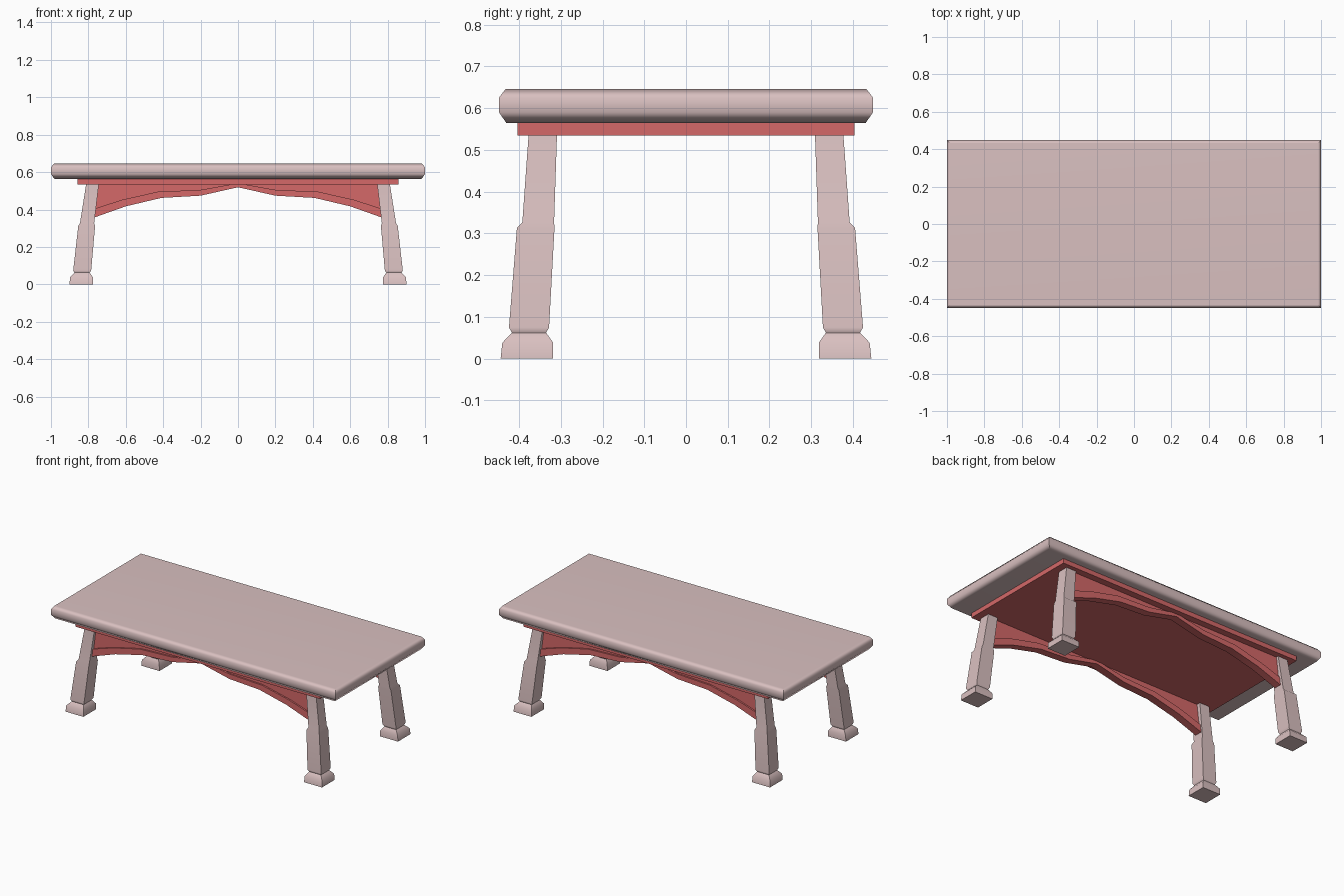
import bpy, bmesh, math

cube = bpy.data.objects.get("Cube")
if cube:
    bpy.data.objects.remove(cube, do_unlink=True)


def make_material(name, rgb):
    m = bpy.data.materials.new(name)
    m.use_nodes = True
    m.diffuse_color = (*rgb, 1)
    m.node_tree.nodes["Principled BSDF"].inputs["Base Color"].default_value = (*rgb, 1)
    return m


PINK = make_material("pale pink wood", (0.70, 0.53, 0.53))
RED = make_material("red wood", (0.66, 0.14, 0.14))


def finish(name, bm, mat, angle):
    bmesh.ops.recalc_face_normals(bm, faces=bm.faces)
    mesh = bpy.data.meshes.new(name)
    bm.to_mesh(mesh)
    bm.free()
    mesh.materials.append(mat)
    ob = bpy.data.objects.new(name, mesh)
    bpy.context.collection.objects.link(ob)
    bpy.ops.object.select_all(action='DESELECT')
    ob.select_set(True)
    bpy.context.view_layer.objects.active = ob
    bpy.ops.object.shade_smooth_by_angle(angle=math.radians(angle))
    # Large flat faces keep their normals, chamfers blend into them
    mod = ob.modifiers.new("weighted normals", 'WEIGHTED_NORMAL')
    mod.keep_sharp = True
    return ob


def stack(name, rings, mat, angle=60):
    """Loft of rectangles: (centre x, centre y, z, half x, half y)."""
    bm = bmesh.new()
    loops = [[bm.verts.new((cx + sx * hx, cy + sy * hy, z))
              for sx, sy in ((-1, -1), (1, -1), (1, 1), (-1, 1))]
             for cx, cy, z, hx, hy in rings]
    for a, b in zip(loops, loops[1:]):
        for i in range(4):
            j = (i + 1) % 4
            bm.faces.new((a[i], a[j], b[j], b[i]))
    bm.faces.new(loops[0][::-1])
    bm.faces.new(loops[-1])
    return finish(name, bm, mat, angle)


def strip(name, upper, lower, y, half, mat):
    """Solid board between two outlines in the xz plane."""
    bm = bmesh.new()
    cols = [[bm.verts.new(p) for p in ((x1, y - half, z1), (x1, y + half, z1),
                                       (x2, y + half, z2), (x2, y - half, z2))]
            for (x1, z1), (x2, z2) in zip(upper, lower)]
    for a, b in zip(cols, cols[1:]):
        for i in range(4):
            j = (i + 1) % 4
            bm.faces.new((a[i], a[j], b[j], b[i]))
    bm.faces.new(cols[0])
    bm.faces.new(cols[-1][::-1])
    return finish(name, bm, mat, 30)


def mirrored(half):
    """Complete a left-to-centre outline with its reflection."""
    return half + [(-x, z) for x, z in half[-2::-1]]


# Chamfered top and the board under it
stack("table_top", [(0, 0, z, 1 - c, 0.448 - c) for z, c in
                    ((0.564, 0.018), (0.59, 0), (0.625, 0), (0.646, 0.016))], PINK)
stack("under_board", [(0, 0, z, 0.858, 0.404) for z in (0.535, 0.566)], RED)

# Legs: splayed, each a foot, a thick lower shaft and a slim upper shaft
LEG = [(0.838, 0.381, 0, 0.063), (0.837, 0.379, 0.038, 0.061),
       (0.834, 0.376, 0.062, 0.041), (0.833, 0.376, 0.075, 0.048),
       (0.809, 0.360, 0.313, 0.045), (0.807, 0.354, 0.327, 0.038),
       (0.778, 0.343, 0.536, 0.034)]
for sx, side in ((1, "left"), (-1, "right")):
    for sy, end in ((-1, "front"), (1, "back")):
        stack(f"{end}_{side}_leg", [(sx * x, sy * y, z, h, h) for x, y, z, h in LEG], PINK)

# Scalloped aprons with a thicker rim along the lower edge
rim_low = mirrored([(-0.775, 0.355), (-0.6, 0.417), (-0.41, 0.462), (-0.2, 0.474), (0, 0.519)])
rim_high = mirrored([(-0.775, 0.402), (-0.62, 0.452), (-0.43, 0.495), (-0.2, 0.505), (0, 0.541)])
board_top = [(x, 0.55) for x, z in rim_high]
for sy, end in ((-1, "front"), (1, "back")):
    strip(f"{end}_apron", board_top, rim_high, sy * 0.348, 0.014, RED)
    strip(f"{end}_apron_rim", rim_high, rim_low, sy * 0.348, 0.024, RED)
